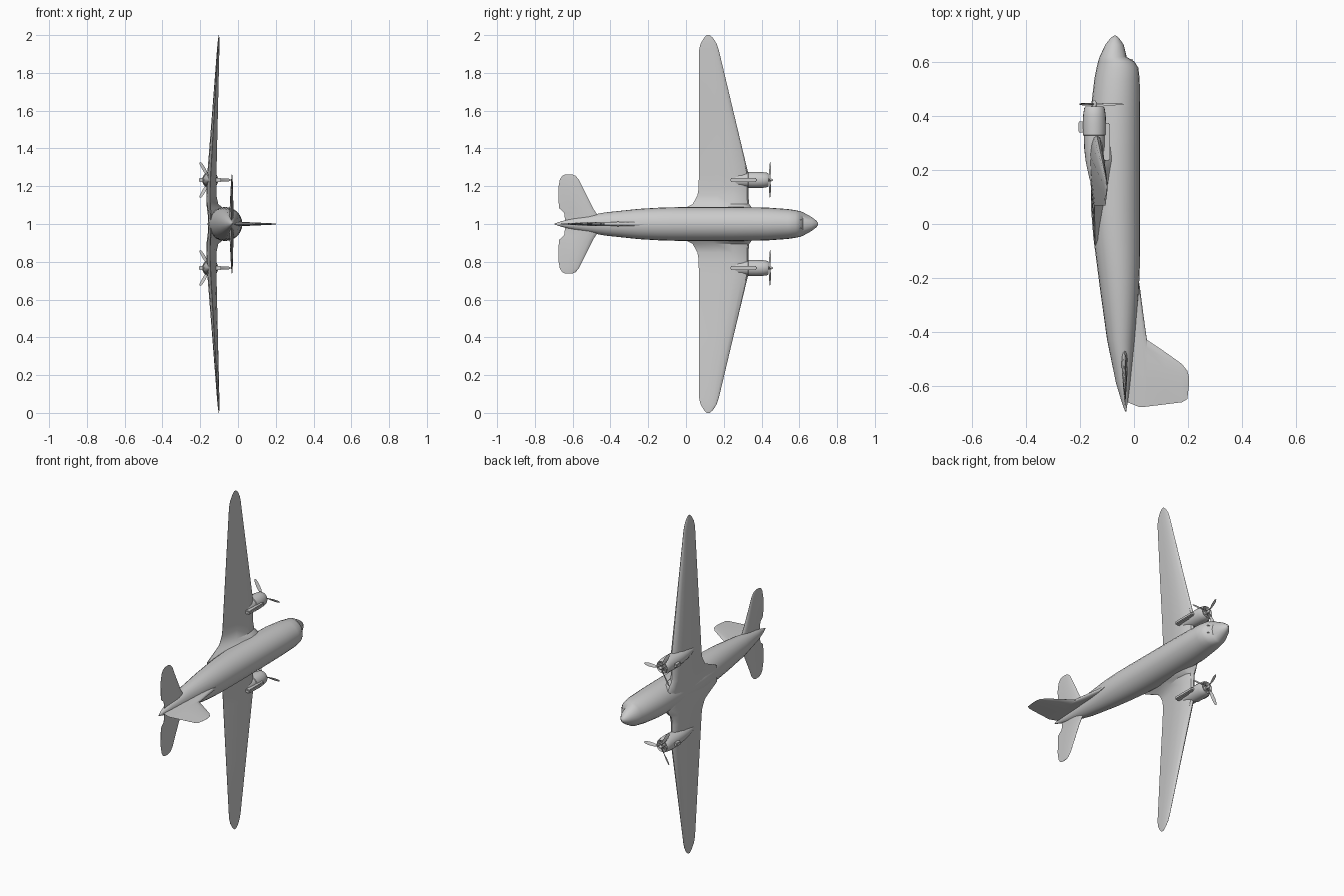
import bpy, bmesh, math
from mathutils import Vector, Matrix

# The aircraft lies on its side: nose to +y, its "up" is +x, wingspan along z
MID = 1.0


def loft(name, rings, angle=35, close_ends=True):
    """Skin a list of equal-length closed rings."""
    bm = bmesh.new()
    vr = [[bm.verts.new(p) for p in r] for r in rings]
    n = len(vr[0])
    for a, b in zip(vr, vr[1:]):
        for i in range(n):
            j = (i + 1) % n
            bm.faces.new((a[i], a[j], b[j], b[i]))
    if close_ends:
        bm.faces.new(vr[0])
        bm.faces.new(vr[-1])
    bmesh.ops.remove_doubles(bm, verts=bm.verts, dist=1e-5)
    bmesh.ops.recalc_face_normals(bm, faces=bm.faces)
    return finish(name, bm, angle)


def finish(name, bm, angle=35):
    me = bpy.data.meshes.new(name)
    bm.to_mesh(me)
    bm.free()
    ob = bpy.data.objects.new(name, me)
    bpy.context.collection.objects.link(ob)
    bpy.ops.object.select_all(action='DESELECT')
    bpy.context.view_layer.objects.active = ob
    ob.select_set(True)
    bpy.ops.object.shade_smooth_by_angle(angle=math.radians(angle))
    return ob


def oval(y, cx, cz, rx, rz, n):
    return [(cx + rx * math.cos(t), y, cz + rz * math.sin(t))
            for t in (2 * math.pi * i / n for i in range(n))]


def box(name, lo, hi, bevel=0.004):
    bm = bmesh.new()
    bmesh.ops.create_cube(bm, size=1)
    lo, hi = Vector(lo), Vector(hi)
    for v in bm.verts:
        v.co = (lo + hi) / 2 + Vector(a * b for a, b in zip(v.co, hi - lo))
    bmesh.ops.bevel(bm, geom=bm.edges[:], offset=bevel, segments=2, affect='EDGES')
    return finish(name, bm)


# Aerofoil: chord fraction and share of the upper (+) or lower (-) thickness
FOIL = [(0, 0), (.03, .45), (.12, .8), (.3, 1), (.6, .7), (1, .03),
        (1, -.03), (.6, -.7), (.3, -1), (.12, -.8), (.03, -.45)]


def surface(name, sections, place):
    """Each section: span, leading y, trailing y, leading h, trailing h, up, down."""
    rings = []
    for s, le, te, hl, ht, up, dn in sections:
        rings.append([place(s, le + (te - le) * c,
                            hl + (ht - hl) * c + k * (up if k > 0 else dn))
                      for c, k in FOIL])
    return loft(name, rings)


def both_sides(half):
    return [(-s[0],) + s[1:] for s in reversed(half)] + half


def flat(s, y, h):
    return (h, y, MID + s)


# Fuselage: y, belly x, roof x, half width
stations = [(.70, -.073, -.067, .003), (.69, -.088, -.055, .018), (.665, -.107, -.038, .037),
            (.62, -.128, -.027, .062), (.604, -.133, .001, .068), (.58, -.139, .016, .073),
            (.54, -.147, .021, .079), (.43, -.160, .023, .087), (.25, -.161, .023, .090),
            (.05, -.159, .023, .090), (-.05, -.151, .023, .089), (-.15, -.138, .022, .086),
            (-.25, -.125, .018, .080), (-.43, -.100, .003, .061), (-.59, -.067, -.014, .032),
            (-.66, -.046, -.023, .014), (-.697, -.033, -.029, .002)]
loft("fuselage", [oval(y, (b + t) / 2, MID, (t - b) / 2, w, 24) for y, b, t, w in stations])

# Windscreen: shallow raised frame bars wrapped around the cockpit
for s in (-1, 1):
    box("windscreen_post", (-.025, .598, MID + s * .022 - .002), (-.004, .612, MID + s * .022 + .002), .0008)

# Wing with root fillets, flat centre section, dihedral and rounded tips
surface("wing", both_sides([
    (.05, .37, -.08, -.135, -.145, .085, .022),
    (.085, .35, -.005, -.138, -.147, .062, .024),
    (.105, .335, .035, -.140, -.148, .038, .024),
    (.15, .330, .060, -.141, -.148, .029, .024),
    (.19, .330, .067, -.141, -.148, .028, .023),
    (.275, .328, .068, -.138, -.144, .026, .022),
    (.60, .250, .068, -.121, -.125, .016, .014),
    (.92, .174, .069, -.105, -.107, .007, .006),
    (.955, .162, .077, -.103, -.105, .005, .005),
    (.985, .143, .095, -.101, -.103, .003, .003),
    (1.0, .126, .110, -.101, -.102, .001, .001)]), flat)

# Tailplane
surface("tailplane", both_sides([
    (.02, -.45, -.640, -.035, -.035, .012, .012),
    (.06, -.477, -.645, -.035, -.035, .011, .011),
    (.085, -.493, -.673, -.034, -.034, .010, .010),
    (.19, -.545, -.676, -.033, -.033, .006, .006),
    (.235, -.567, -.668, -.032, -.032, .004, .004),
    (.255, -.585, -.655, -.032, -.032, .002, .002),
    (.263, -.605, -.637, -.032, -.032, .001, .001)]), flat)

# Fin with long dorsal fillet
surface("fin", [
    (-.03, -.22, -.660, 0, 0, .012, .012),
    (.020, -.22, -.680, 0, 0, .012, .012),
    (.034, -.33, -.680, 0, 0, .011, .011),
    (.048, -.43, -.678, 0, 0, .010, .010),
    (.115, -.475, -.670, 0, 0, .007, .007),
    (.178, -.52, -.662, 0, 0, .004, .004),
    (.198, -.545, -.650, 0, 0, .002, .002),
    (.204, -.567, -.600, 0, 0, .001, .001)], lambda s, y, h: (s, y, MID + h))

# Engines: cowl and nacelle, cylinders, hub, propeller, intakes
AX = -.147
for side, z in (("left", MID + .233), ("right", MID - .233)):
    nacelle = [(.405, 0, .001), (.405, 0, .031), (.430, 0, .031), (.436, 0, .034), (.430, 0, .038),
               (.405, 0, .042), (.37, 0, .0435), (.33, 0, .0425), (.328, 0, .039),
               (.28, 0, .038), (.23, -.002, .030), (.17, -.001, .018), (.12, .002, .003)]
    loft(side + "_nacelle", [oval(y, AX + d, z, r, r, 20) for y, d, r in nacelle])

    hub = [(.40, .012), (.432, .011), (.434, .007), (.440, .007), (.441, .009), (.450, .009), (.458, .004), (.460, .001)]
    loft(side + "_hub", [oval(y, AX, z, r, r, 12) for y, r in hub])

    bm = bmesh.new()
    for k in range(9):
        a = 2 * math.pi * k / 9
        m = (Matrix.Translation((AX, .414, z)) @ Matrix.Rotation(a, 4, 'Y')
             @ Matrix.Translation((0, 0, .02)))
        bmesh.ops.create_cone(bm, cap_ends=True, segments=8, radius1=.006,
                              radius2=.006, depth=.02, matrix=m)
    finish(side + "_cylinders", bm)

    # Three twisted blades, one pointing to +x
    for k in range(3):
        turn = Matrix.Rotation(2 * math.pi * k / 3, 4, 'Y')
        rings = []
        for r, c, t, tw in [(.004, .003, .003, 50), (.022, .004, .003, 45), (.045, .009, .002, 35),
                            (.075, .010, .0015, 25), (.100, .007, .001, 20), (.109, .002, .0005, 18)]:
            ring = []
            for u, v in ((c, 0), (0, t), (-c, 0), (0, -t)):
                p = Matrix.Rotation(math.radians(tw), 4, 'X') @ Vector((r, v, u))
                ring.append(turn @ p + Vector((AX, .445, z)))
            rings.append(ring)
        loft(side + "_propeller_blade", rings)

    box(side + "_upper_intake", (-.125, .235, z - .010), (-.089, .375, z + .010))
    box(side + "_lower_intake", (-.207, .340, z - .010), (-.180, .380, z + .010), .003)
